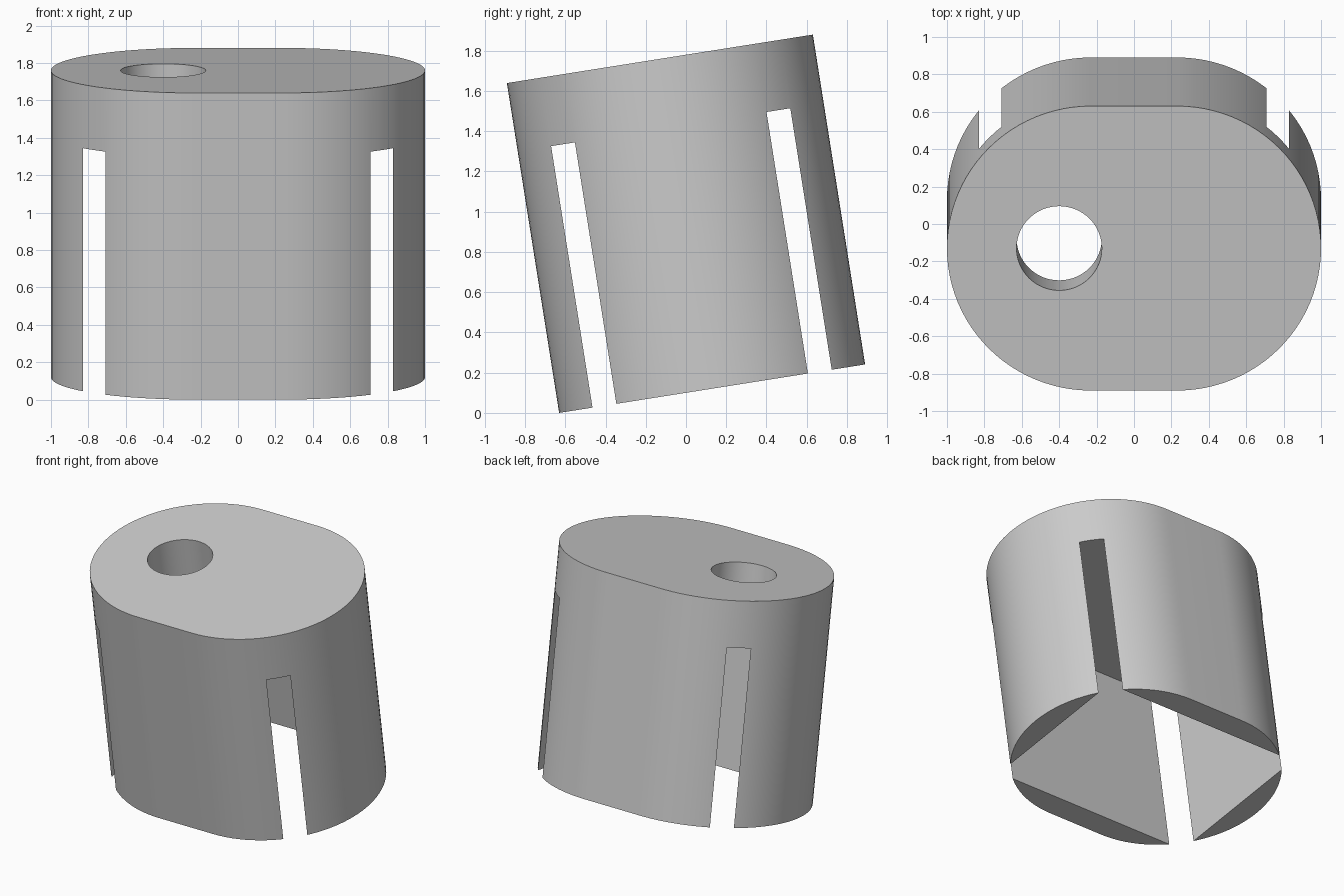
import bpy, bmesh, math
from mathutils import Vector

cube = bpy.data.objects.get("Cube")
if cube:
    bpy.data.objects.remove(cube, do_unlink=True)

RADIUS, HALF_FLAT, HEIGHT = 0.77, 0.23, 1.66
CAVITY_X, CAVITY_Y, CAVITY_DEPTH = 0.83, 0.602, 1.316
HOLE_X, HOLE_RADIUS = -0.4, 0.228
TILT = math.radians(9)

grey = bpy.data.materials.new("plain grey")
grey.use_nodes = True
colour = (0.6, 0.6, 0.6, 1)
grey.diffuse_color = colour
grey.node_tree.nodes["Principled BSDF"].inputs["Base Color"].default_value = colour


def prism(name, outline, bottom, top):
    """Extrude a flat outline from bottom to top."""
    bm = bmesh.new()
    base = bm.faces.new([bm.verts.new((x, y, bottom)) for x, y in outline])
    result = bmesh.ops.extrude_face_region(bm, geom=[base], use_keep_orig=True)
    raised = [v for v in result["geom"] if isinstance(v, bmesh.types.BMVert)]
    bmesh.ops.translate(bm, verts=raised, vec=Vector((0, 0, top - bottom)))
    bmesh.ops.recalc_face_normals(bm, faces=bm.faces)
    mesh = bpy.data.meshes.new(name)
    bm.to_mesh(mesh)
    bm.free()
    mesh.materials.append(grey)
    obj = bpy.data.objects.new(name, mesh)
    bpy.context.collection.objects.link(obj)
    return obj


def arc(cx, radius, start, end, steps):
    angles = [start + (end - start) * i / steps for i in range(steps + 1)]
    return [(cx + radius * math.cos(a), radius * math.sin(a)) for a in angles]


half = HEIGHT / 2
quarter = math.pi / 2

# Tall body with two straight and two rounded sides
body = prism("slotted_cap_body",
             arc(HALF_FLAT, RADIUS, -quarter, quarter, 48)
             + arc(-HALF_FLAT, RADIUS, quarter, 3 * quarter, 48), -half, half)

# Rectangular cavity, whose corners break through as four slots
cavity = prism("cavity_cutter",
               [(-CAVITY_X, -CAVITY_Y), (CAVITY_X, -CAVITY_Y),
                (CAVITY_X, CAVITY_Y), (-CAVITY_X, CAVITY_Y)],
               -half - 0.2, -half + CAVITY_DEPTH)

# Round hole through the top plate
hole = prism("hole_cutter", arc(HOLE_X, HOLE_RADIUS, 0, 4 * quarter, 64)[:-1],
             half - 0.6, half + 0.2)

bpy.ops.object.select_all(action="DESELECT")
bpy.context.view_layer.objects.active = body
body.select_set(True)
for cutter in (cavity, hole):
    cutter.hide_render = True
    mod = body.modifiers.new(cutter.name, "BOOLEAN")
    mod.operation = "DIFFERENCE"
    mod.solver = "EXACT"
    mod.object = cutter
    bpy.ops.object.modifier_apply(modifier=mod.name)
    bpy.data.objects.remove(cutter, do_unlink=True)

bpy.ops.object.shade_smooth_by_angle(angle=math.radians(30))

# Lean the body towards the front
body.rotation_euler.x = TILT
body.location.z = (HEIGHT * math.cos(TILT) + 2 * RADIUS * math.sin(TILT)) / 2
